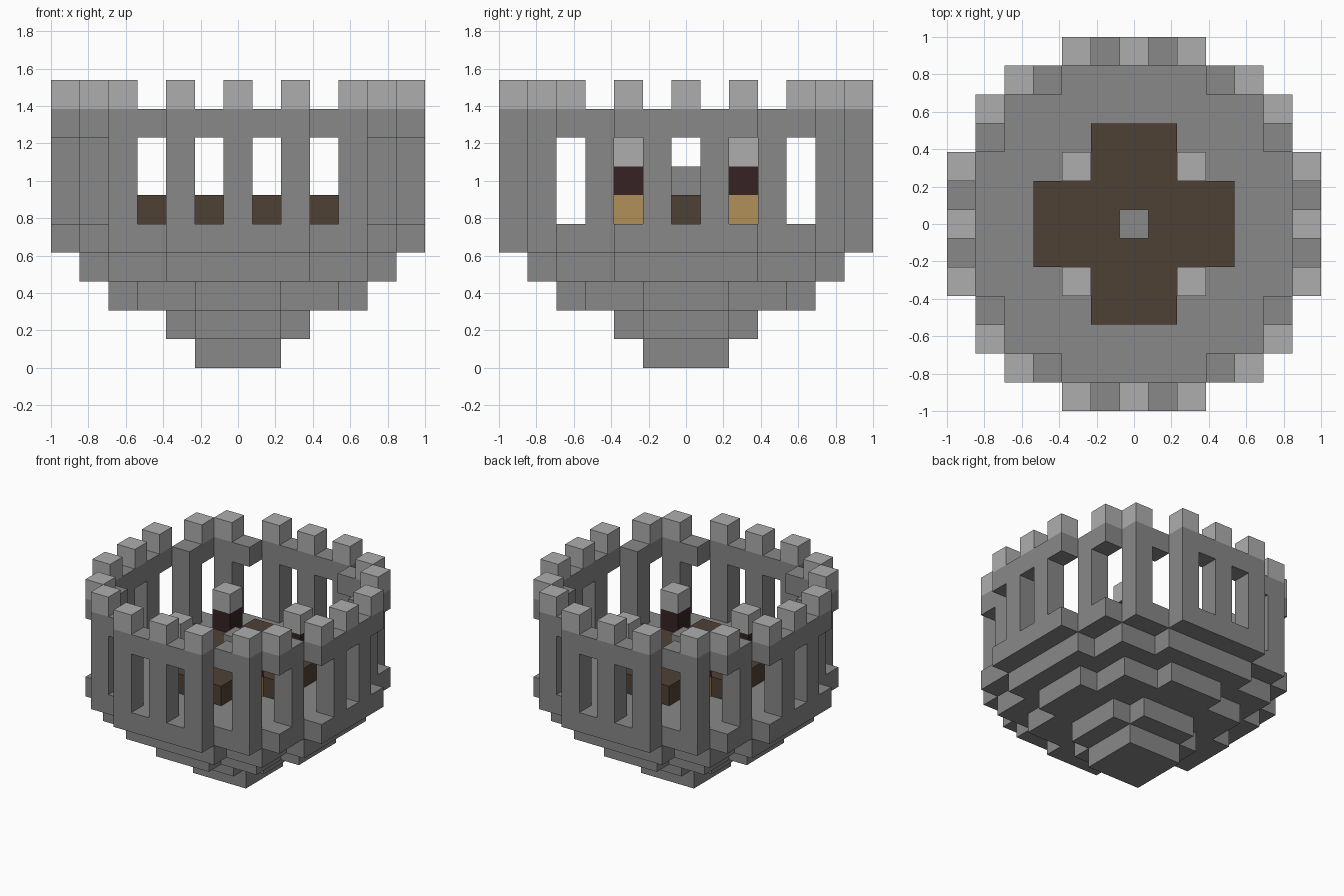
import bpy
import bmesh
from mathutils import Vector

U = 2 / 13  # one block

if "Cube" in bpy.data.objects:
    bpy.data.objects.remove(bpy.data.objects["Cube"], do_unlink=True)


def material(name, rgb):
    mat = bpy.data.materials.new(name)
    mat.use_nodes = True
    colour = (*rgb, 1)
    mat.diffuse_color = colour
    mat.node_tree.nodes["Principled BSDF"].inputs["Base Color"].default_value = colour
    return mat


STONE = material("stone grey", (0.246, 0.246, 0.246))
PALE = material("pale stone", (0.42, 0.42, 0.42))
WOOD = material("dark wood", (0.078, 0.053, 0.036))
TAN = material("tan", (0.434, 0.279, 0.098))
MAROON = material("dark maroon", (0.037, 0.016, 0.018))


def build(name, cells, mat):
    """Make one closed blocky mesh from grid cells, keeping only outer faces."""
    cells = set(cells)
    bm = bmesh.new()
    for cell in cells:
        centre = Vector((cell[0], cell[1], cell[2] + 0.5))
        for axis in range(3):
            for sign in (-1, 1):
                n = Vector((0, 0, 0))
                n[axis] = sign
                if tuple(int(c + d) for c, d in zip(cell, n)) in cells:
                    continue
                a = Vector((0, 0, 0))
                a[(axis + 1) % 3] = 1
                b = n.cross(a)
                corners = [centre + (n + a * s + b * t) / 2
                           for s, t in ((-1, -1), (1, -1), (1, 1), (-1, 1))]
                bm.faces.new([bm.verts.new(c * U) for c in corners])
    bmesh.ops.remove_doubles(bm, verts=bm.verts, dist=0.001)
    mesh = bpy.data.meshes.new(name)
    bm.to_mesh(mesh)
    bm.free()
    mesh.materials.append(mat)
    obj = bpy.data.objects.new(name, mesh)
    bpy.context.collection.objects.link(obj)


def disc(radius):
    span = range(-6, 7)
    return {(x, y) for x in span for y in span if x * x + y * y <= radius * radius}


def mirrored(points):
    return {(x * sx, y * sy) for x, y in points for sx in (-1, 1) for sy in (-1, 1)}


def layer(plan, z):
    return {(x, y, z) for x, y in plan}


# Stepped bowl under the tower, and the floor
for z, (name, radius) in enumerate((("bottom_step", 1.5), ("lower_step", 2.3),
                                    ("middle_step", 4.3), ("upper_step", 5.7),
                                    ("floor", 6.5))):
    build(name, layer(disc(radius), z), STONE)

# One-block-thick ring wall with tall windows
plan = disc(6.5)
ring = mirrored([(0, 6), (1, 6), (2, 6), (3, 5), (4, 5),
                 (5, 4), (5, 3), (6, 2), (6, 1), (6, 0)])
windows = mirrored([(1, 6), (3, 5), (5, 4), (6, 2), (6, 0)])
wall = layer(ring, 8)
for z in (5, 6, 7):
    wall |= layer(ring - windows, z)
build("ring_wall", wall, STONE)

# Battlements
merlons = mirrored([(0, 6), (2, 6), (4, 5), (5, 4), (6, 2), (6, 0)])
build("battlements", layer(merlons, 9), PALE)

# Cross-shaped table with a centre block
cross = {(x, y) for x in range(-3, 4) for y in range(-3, 4) if min(abs(x), abs(y)) <= 1}
build("cross_table", layer(cross, 5), WOOD)
build("table_centre", {(0, 0, 6)}, STONE)

# Four banded posts in the corners of the table
posts = mirrored([(2, 2)])
for z, name, mat in ((5, "post_bases", TAN), (6, "post_middles", MAROON), (7, "post_tops", PALE)):
    build(name, layer(posts, z), mat)
